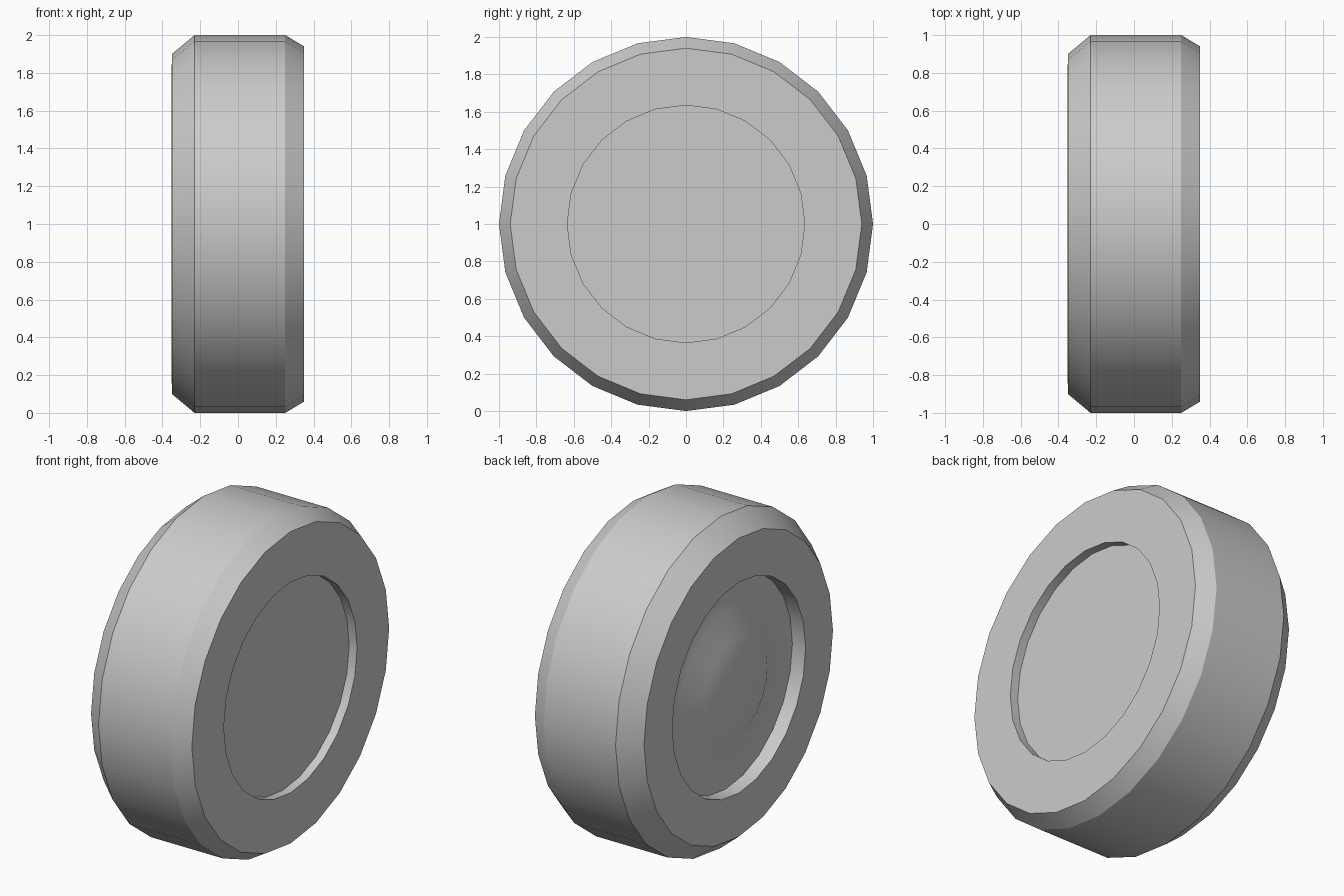
import bpy
import bmesh
from math import sin, cos, tau, radians

SIDES = 24
AXLE_HEIGHT = 1.0

cube = bpy.data.objects.get("Cube")
if cube:
    bpy.data.objects.remove(cube, do_unlink=True)

grey = bpy.data.materials.new("light_grey")
grey.use_nodes = True
colour = (0.6, 0.6, 0.6, 1)
grey.diffuse_color = colour
grey.node_tree.nodes["Principled BSDF"].inputs["Base Color"].default_value = colour


def lathe(name, profile, cap=False):
    """Turn (x, radius) points, ordered from +x to -x, around the axle.
    With cap, the last ring is closed by a flat disc."""
    bm = bmesh.new()
    rings = [[bm.verts.new((x, r * sin(tau * k / SIDES), r * cos(tau * k / SIDES)))
              for k in range(SIDES)] for x, r in profile]
    for a, b in zip(rings, rings[1:]):
        for k in range(SIDES):
            n = (k + 1) % SIDES
            bm.faces.new((a[k], a[n], b[n], b[k]))
    if cap:
        bm.faces.new(rings[-1])
    bm.normal_update()
    mesh = bpy.data.meshes.new(name)
    bm.to_mesh(mesh)
    bm.free()
    mesh.materials.append(grey)
    obj = bpy.data.objects.new(name, mesh)
    obj.location.z = AXLE_HEIGHT
    bpy.context.collection.objects.link(obj)
    bpy.ops.object.select_all(action='DESELECT')
    obj.select_set(True)
    bpy.context.view_layer.objects.active = obj
    # Make every normal face outwards
    centre_out = -1 if name == "inner_cover" else 1
    for poly in mesh.polygons:
        if cap and len(poly.vertices) == SIDES and poly.normal.x * centre_out > 0:
            poly.flip()
    bpy.ops.object.shade_smooth_by_angle(angle=radians(30))
    return obj


# Tyre: recess wall, side wall, chamfer, tread, then the same on the other side
lathe("tyre", [(0.297, 0.635), (0.35, 0.635), (0.35, 0.94), (0.25, 1.0),
               (-0.23, 1.0), (-0.35, 0.9), (-0.353, 0.67), (-0.353, 0.635),
               (-0.265, 0.635)])

# Flat disc in the shallow recess
lathe("inner_cover", [(0.297, 0.635)], cap=True)

# Wheel disc with a raised, bevelled hub cap
lathe("wheel_disc", [(-0.265, 0.635), (-0.265, 0.43), (-0.332, 0.3)], cap=True)
